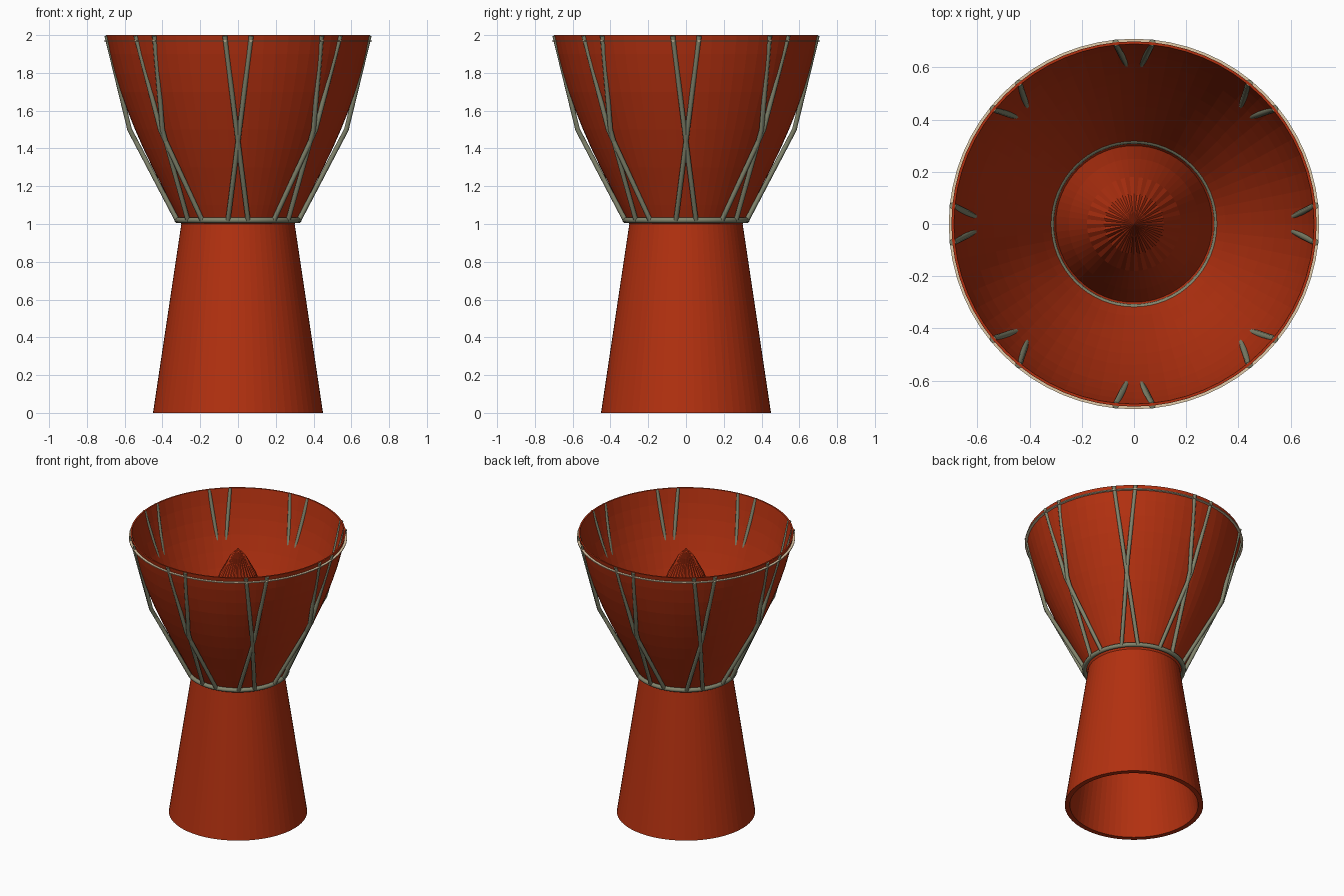
import bpy, bmesh, math
from mathutils import Vector

if "Cube" in bpy.data.objects:
    bpy.data.objects.remove(bpy.data.objects["Cube"])


def material(name, rgb):
    m = bpy.data.materials.new(name)
    m.diffuse_color = (*rgb, 1)
    m.use_nodes = True
    m.node_tree.nodes["Principled BSDF"].inputs["Base Color"].default_value = m.diffuse_color
    return m


RED = material("red_wood", (0.45, 0.030, 0.005))
ROPE = material("grey_green_rope", (0.22, 0.23, 0.15))
SKIN = material("cream_hide", (0.75, 0.60, 0.40))


def finish(bm, name, mat, smooth=False):
    bmesh.ops.remove_doubles(bm, verts=bm.verts, dist=1e-5)
    bmesh.ops.recalc_face_normals(bm, faces=bm.faces)
    me = bpy.data.meshes.new(name)
    bm.to_mesh(me)
    bm.free()
    me.materials.append(mat)
    for p in me.polygons:
        p.use_smooth = smooth
    ob = bpy.data.objects.new(name, me)
    bpy.context.collection.objects.link(ob)
    return ob


def lathe(name, profile, mat, sides=64, closed=False, ripple=None, smooth=False):
    """Revolve (radius, z) points; ripple(z) pushes alternate columns in or out."""
    bm = bmesh.new()
    rings = []
    for r, z in profile:
        ring = []
        for i in range(sides):
            a = 2 * math.pi * i / sides
            k = 1 + (ripple(z) * (-1) ** i if ripple else 0)
            ring.append(bm.verts.new((r * k * math.cos(a), r * k * math.sin(a), z)))
        rings.append(ring)
    pairs = list(zip(rings, rings[1:]))
    if closed:
        pairs.append((rings[-1], rings[0]))
    for lo, hi in pairs:
        for i in range(sides):
            j = (i + 1) % sides
            bm.faces.new((lo[i], lo[j], hi[j], hi[i]))
    bmesh.ops.dissolve_degenerate(bm, dist=1e-6, edges=bm.edges)
    return finish(bm, name, mat, smooth)


# hollow flared foot with a thick wall
lathe("foot", [(0.45, 0), (0.30, 1.0), (0.27, 1.0), (0.417, 0)], RED, closed=True)

# open bowl with a thin wall
outer = [(0.30, 1.0), (0.352, 1.1), (0.402, 1.2), (0.453, 1.3), (0.501, 1.4),
         (0.545, 1.5), (0.585, 1.6), (0.622, 1.7), (0.653, 1.8), (0.679, 1.9), (0.70, 2.0)]
inner = [(r - 0.01 * (z - 1), z) for r, z in reversed(outer)]
lathe("bowl", outer + inner[:-1], RED)

# pointed dome closing the foot inside the bowl, ribbed near its tip
lathe("inner_dome", [(0.30, 1.0), (0.25, 1.27), (0.18, 1.53), (0.115, 1.71), (0.05, 1.835), (0.0005, 1.89)],
      RED, ripple=lambda z: 0.03 if z > 1.6 else 0)

# flat hide ring just below the rim
lathe("hide_ring", [(0.685, 1.965), (0.71, 1.965), (0.71, 1.971), (0.685, 1.971)], SKIN, closed=True)

# rope ring around the waist
lathe("waist_ring", [(0.322 + 0.015 * math.cos(t * math.pi / 5), 1.02 + 0.015 * math.sin(t * math.pi / 5))
                     for t in range(10)], ROPE, closed=True, smooth=True)


def rope(name, pts, radius=0.013, sides=10):
    """Round tube through a few points."""
    bm = bmesh.new()
    rings = []
    for i, p in enumerate(pts):
        d = (pts[min(i + 1, len(pts) - 1)] - pts[max(i - 1, 0)]).normalized()
        u = d.cross(Vector((p.x, p.y, 0))).normalized()
        v = d.cross(u)
        rings.append([bm.verts.new(p + radius * (u * math.cos(a) + v * math.sin(a)))
                      for a in (2 * math.pi * k / sides for k in range(sides))])
    for lo, hi in zip(rings, rings[1:]):
        for k in range(sides):
            j = (k + 1) % sides
            bm.faces.new((lo[k], lo[j], hi[j], hi[k]))
    bm.faces.new(rings[0])
    bm.faces.new(rings[-1])
    ob = finish(bm, name, ROPE)
    bpy.context.view_layer.objects.active = ob
    ob.select_set(True)
    bpy.ops.object.shade_smooth_by_angle(angle=math.radians(40))
    ob.select_set(False)


# eight crossed pairs of tension ropes: (sideways offset, outward distance, height)
path = [(0.070, 0.695, 1.997), (0.008, 0.574, 1.5), (-0.053, 0.322, 1.02)]
for n in range(8):
    a = n * math.pi / 4
    out = Vector((math.cos(a), math.sin(a), 0))
    side = Vector((-math.sin(a), math.cos(a), 0))
    for s in (1, -1):
        rope(f"tension_rope_{n}_{'left' if s > 0 else 'right'}",
             [out * r + side * (s * x) + Vector((0, 0, z)) for x, r, z in path])
